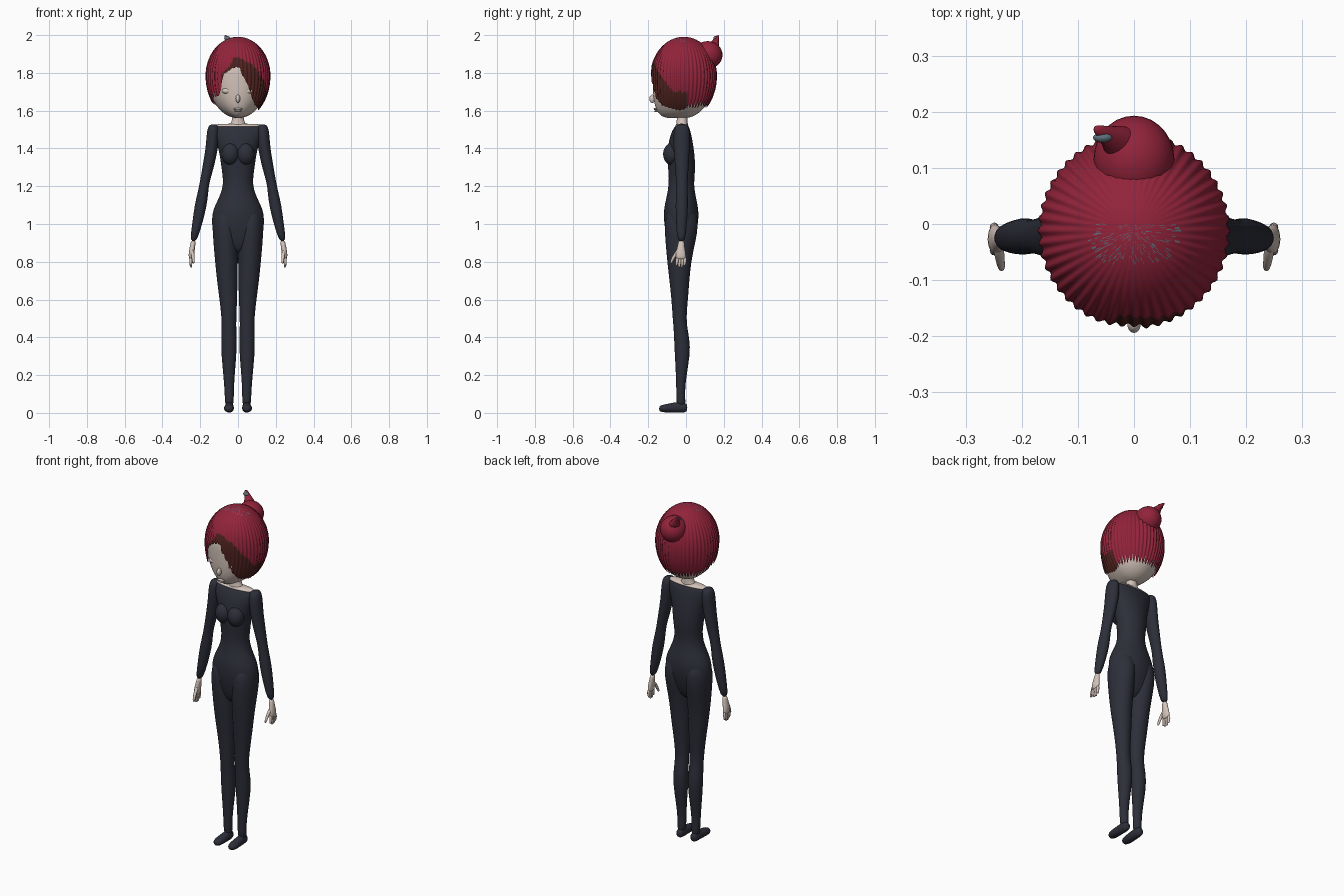
import bpy, bmesh, math, random
from mathutils import Vector

random.seed(4)


def material(name, rgb):
    m = bpy.data.materials.new(name)
    m.diffuse_color = (*rgb, 1)
    return m


RED = material("hair red", (0.29, 0.017, 0.043))
BROWN = material("fringe brown", (0.075, 0.016, 0.013))
SKIN = material("skin", (0.66, 0.55, 0.49))
SUIT = material("suit charcoal", (0.026, 0.028, 0.041))
GREY = material("hair band grey", (0.11, 0.17, 0.21))


def make(name, verts, faces, mats, mirror=False, subdiv=0):
    mesh = bpy.data.meshes.new(name)
    mesh.from_pydata(verts, [], faces)
    ob = bpy.data.objects.new(name, mesh)
    bpy.context.collection.objects.link(ob)
    for m in mats:
        mesh.materials.append(m)
    bm = bmesh.new()
    bm.from_mesh(mesh)
    bmesh.ops.recalc_face_normals(bm, faces=bm.faces)
    for f in bm.faces:
        f.smooth = True
    bm.to_mesh(mesh)
    bm.free()
    if mirror:
        mod = ob.modifiers.new("mirror", "MIRROR")
        mod.use_clip = False
        mod.use_mirror_merge = False
    if subdiv:
        mod = ob.modifiers.new("smooth", "SUBSURF")
        mod.levels = mod.render_levels = subdiv
    return ob


def tube(name, rings, mat, mirror=False, axis="z", n=20):
    """Rings are (x, y, z, half width, half depth); cut across z or y."""
    verts, faces = [], []
    for x, y, z, a, b in rings:
        for i in range(n):
            t = math.tau * i / n
            c, s = a * math.cos(t), b * math.sin(t)
            verts.append((x + c, y + s, z) if axis == "z" else (x + c, y, z + s))
    for r in range(len(rings) - 1):
        for i in range(n):
            j = (i + 1) % n
            faces.append((r * n + i, r * n + j, r * n + n + j, r * n + n + i))
    faces.append(tuple(range(n)))
    faces.append(tuple(range(len(verts) - n, len(verts))))
    return make(name, verts, faces, [mat], mirror, 1)


def ball(name, centre, radii, mat, mirror=False):
    bm = bmesh.new()
    bmesh.ops.create_uvsphere(bm, u_segments=28, v_segments=18, radius=1)
    verts = [tuple(Vector(centre) + Vector(v.co[k] * radii[k] for k in range(3))) for v in bm.verts]
    faces = [tuple(v.index for v in f.verts) for f in bm.faces]
    bm.free()
    return make(name, verts, faces, [mat], mirror)


def lookup(table, v):
    for (a, p), (b, q) in zip(table, table[1:]):
        if v <= b:
            return p + (q - p) * (v - a) / (b - a)
    return table[-1][1]


# Body suit: torso, bust, legs, feet, arms
tube("torso", [
    (0, -.022, 1.527, .115, .026), (0, -.022, 1.515, .135, .04), (0, -.028, 1.47, .128, .057),
    (0, -.028, 1.40, .103, .07), (0, -.025, 1.33, .092, .074), (0, -.022, 1.27, .084, .07),
    (0, -.025, 1.21, .077, .066), (0, -.025, 1.15, .095, .076), (0, -.026, 1.10, .122, .088),
    (0, -.025, 1.05, .14, .094), (0, -.026, .98, .138, .088), (0, -.03, .90, .126, .066),
    (0, -.033, .84, .105, .04)], SUIT, n=28)
ball("bust", (.04, -.075, 1.37), (.047, .046, .058), SUIT, True)
tube("leg", [
    (.065, -.025, 1.10, .055, .07), (.067, -.023, 1.0, .071, .094), (.065, -.03, .90, .066, .079),
    (.061, -.036, .80, .061, .064), (.057, -.035, .70, .055, .053), (.051, -.033, .60, .047, .044),
    (.048, -.035, .50, .039, .036), (.048, -.028, .44, .039, .037), (.048, -.018, .35, .043, .044),
    (.048, -.022, .25, .035, .034), (.047, -.028, .15, .026, .024), (.046, -.028, .08, .024, .023),
    (.046, -.025, .03, .022, .025)], SUIT, True)
tube("foot", [
    (.046, .007, .028, .012, .015), (.046, -.002, .027, .021, .025), (.046, -.03, .03, .024, .03),
    (.047, -.065, .028, .024, .027), (.048, -.10, .025, .028, .023), (.048, -.13, .023, .024, .019),
    (.048, -.143, .022, .012, .011)], SUIT, True, "y")
tube("arm", [
    (.128, -.022, 1.528, .018, .022), (.13, -.022, 1.515, .03, .038), (.133, -.023, 1.47, .034, .045),
    (.138, -.023, 1.40, .033, .043), (.158, -.022, 1.30, .031, .036), (.177, -.022, 1.22, .025, .03),
    (.185, -.022, 1.17, .028, .031), (.197, -.022, 1.10, .033, .034), (.216, -.024, 1.0, .027, .029),
    (.238, -.025, .90, .018, .021)], SUIT, True)

# Hands: palm, four fingers and a thumb
tube("palm", [
    (.236, -.025, .915, .013, .017), (.24, -.026, .885, .014, .018), (.245, -.028, .855, .016, .026),
    (.248, -.027, .825, .014, .028), (.248, -.026, .812, .010, .026)], SKIN, True, n=14)
for i in range(4):
    y = -.047 + .014 * i
    end = .768 + (.01 if i in (0, 3) else 0)
    tube("finger_%d" % (i + 1), [
        (.248, y, .83, .008, .008), (.25, y, .80, .0085, .0085),
        (.249, y - .003, end + .008, .007, .007), (.248, y - .003, end, .004, .004)], SKIN, True, n=10)
tube("thumb", [
    (.243, -.035, .87, .009, .010), (.24, -.052, .845, .010, .012), (.238, -.068, .82, .008, .010),
    (.236, -.077, .80, .007, .008), (.236, -.08, .79, .004, .004)], SKIN, True, n=10)

# Bare neck and shoulder line
tube("neck", [
    (0, -.022, 1.51, .06, .035), (0, -.021, 1.53, .04, .031), (0, -.02, 1.55, .029, .028),
    (0, -.018, 1.64, .03, .03)], SKIN)
tube("bare_shoulders", [
    (0, -.022, 1.51, .13, .037), (0, -.022, 1.522, .128, .036), (0, -.022, 1.532, .11, .025)], SKIN, n=28)


# Head shape shared by the face and the hair; a = 0 is the front
ZC = 1.785


def head_point(a, phi, k, groove=0):
    low = math.cos(phi) < 0
    z = ZC + (.235 if low else .205) * k * math.cos(phi)
    r = math.sin(phi) * k + groove
    y = -.012 - .172 * r * math.cos(a)
    if low and math.cos(a) > 0:
        y -= .07 * math.cos(phi) ** 2 * math.cos(a)
    return (.168 * r * math.sin(a), y, z)


def shell(cols, rows, point):
    verts = [point(c, r) for r in range(rows + 1) for c in range(cols)]
    faces = [(r * cols + c, r * cols + (c + 1) % cols, (r + 1) * cols + (c + 1) % cols, (r + 1) * cols + c)
             for r in range(rows) for c in range(cols)]
    return verts, faces


v, f = shell(64, 40, lambda c, r: head_point(math.tau * c / 64, .02 + (math.pi - .04) * r / 40, .955))
f.append(tuple(range(len(v) - 64, len(v))))
make("head", v, f, [SKIN])

# Face features
ball("nose", (0, -.178, 1.663), (.012, .016, .022), SKIN)
ball("eyelid", (.055, -.148, 1.705), (.03, .018, .017), SKIN, True)
ball("upper_lip", (0, -.163, 1.609), (.024, .008, .006), SKIN)
ball("lower_lip", (0, -.159, 1.598), (.019, .009, .006), SKIN)

# Hair shell: ribbed, with a hem height given by angle around the head
HEM = [(-180, 1.62), (-120, 1.62), (-90, 1.645), (-60, 1.67), (-40, 1.68), (-33, 1.72), (-27, 1.79),
       (-12, 1.82), (2, 1.83), (7, 1.79), (16, 1.745), (30, 1.665), (45, 1.625), (80, 1.60),
       (100, 1.61), (120, 1.62), (180, 1.62)]
DARK_TOP = [(-31, 1.79), (-14, 1.84), (-9, 1.885), (5, 1.88), (32, 1.83), (55, 1.75), (70, 1.70), (98, 1.70)]
COLS, ROWS = 288, 44
jag = [random.uniform(-.008, .012) + (.03 if c % 6 == 3 else .012 if c % 6 in (2, 4) else 0) for c in range(COLS)]


def hair_point(c, r):
    a = -math.pi + math.tau * c / COLS
    deg = math.degrees(a)
    hem = lookup(HEM, deg) + jag[c] * (1 if deg > 95 or deg < -55 else .2)
    drop = hem - ZC
    limit = math.acos(max(-1, min(1, drop / ((.235 if drop < 0 else .205) * 1.005))))
    phi = .02 + (limit - .02) * r / ROWS
    groove = .018 * math.cos(48 * a) * math.sin(phi) ** 2
    return head_point(a, phi, 1.005, groove)


v, f = shell(COLS, ROWS, hair_point)
f.append(tuple(range(COLS)))
hair = make("hair", v, f, [RED, BROWN, GREY])
for p in hair.data.polygons:
    x, y, z = p.center
    deg = math.degrees(math.atan2(x, -(y + .012)))
    if -31 < deg < 98 and z < lookup(DARK_TOP, deg) + random.uniform(-.005, .005):
        p.material_index = 1
    elif z > 1.965 and -.07 < y < 0 and random.random() < .12:
        p.material_index = 2

# Bun with a curled tip and a grey band end
ball("bun", (0, .115, 1.895), (.072, .078, .073), RED)
tube("bun_tip", [
    (-.012, .135, 1.92, .045, .042), (-.028, .148, 1.95, .03, .028), (-.043, .156, 1.972, .02, .018),
    (-.057, .164, 1.988, .014, .012), (-.068, .171, 2.0, .006, .006)], RED, n=14)
ball("band_end", (-.056, .154, 1.983), (.017, .009, .012), GREY)
